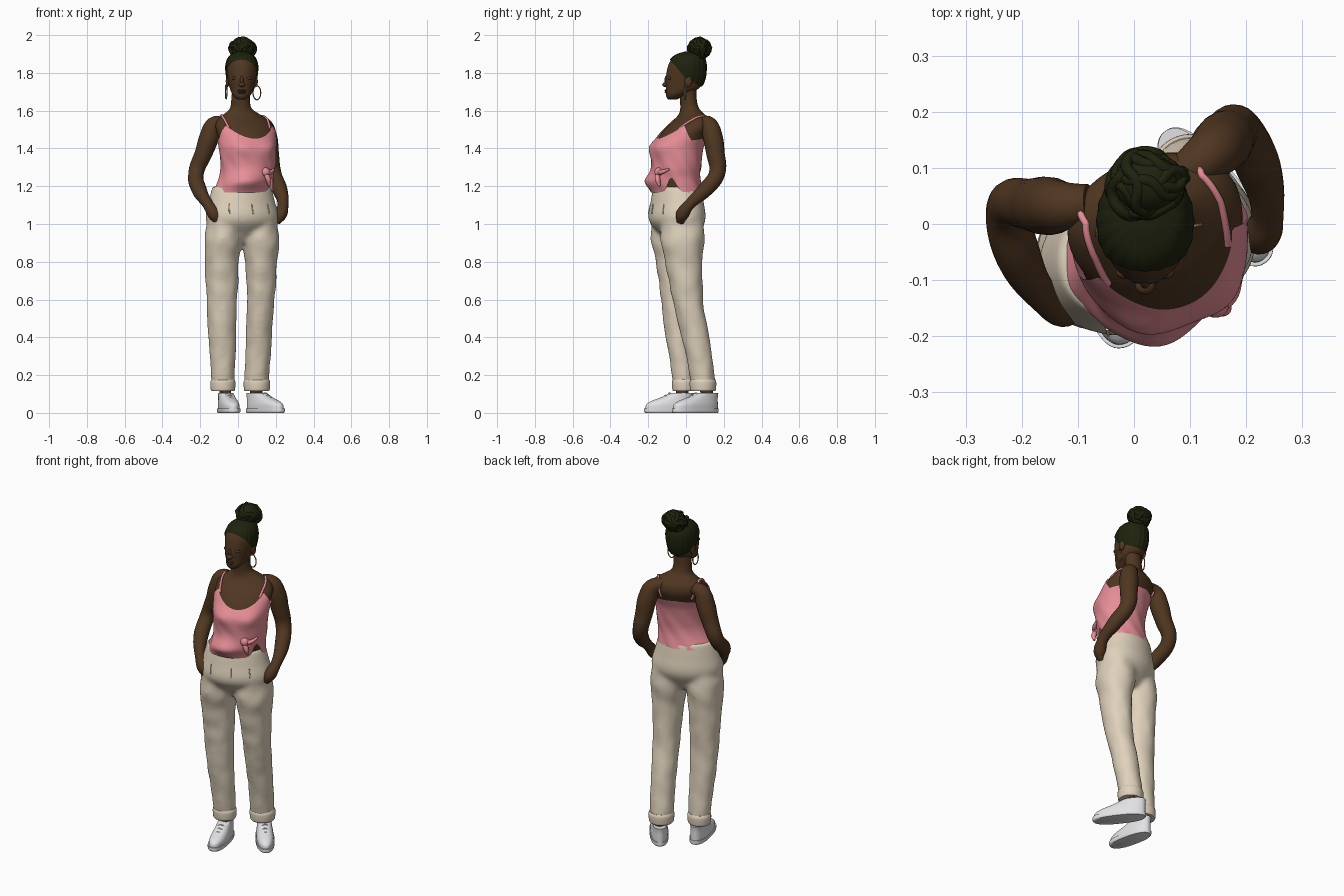
import bpy, bmesh, math, random
from math import sin, cos, pi, exp, radians
from mathutils import Vector, Matrix, noise
from mathutils.bvhtree import BVHTree

if "Cube" in bpy.data.objects:
    bpy.data.objects.remove(bpy.data.objects["Cube"])

random.seed(4)
TURN = 20   # body is turned towards +x

def material(name, rgb):
    m = bpy.data.materials.new(name)
    m.diffuse_color = (*rgb, 1)
    m.use_nodes = True
    m.node_tree.nodes["Principled BSDF"].inputs["Base Color"].default_value = m.diffuse_color
    return m

SKIN = material("brown skin", (0.080, 0.037, 0.015))
HAIR = material("dark hair", (0.013, 0.016, 0.004))
PINK = material("pink cloth", (0.80, 0.27, 0.31))
CREAM = material("cream cloth", (0.74, 0.64, 0.50))
WHITE = material("white shoe", (0.76, 0.76, 0.78))
BRONZE = material("bronze", (0.28, 0.18, 0.08))

def add(name, mesh, mat):
    mesh.materials.clear()
    mesh.materials.append(mat)
    ob = bpy.data.objects.new(name, mesh)
    bpy.context.collection.objects.link(ob)
    return ob

def from_bm(name, bm, mat):
    bmesh.ops.recalc_face_normals(bm, faces=bm.faces)
    me = bpy.data.meshes.new(name)
    bm.to_mesh(me)
    bm.free()
    return add(name, me, mat)

def bake(name, ob, mat):
    me = bpy.data.meshes.new_from_object(ob.evaluated_get(bpy.context.evaluated_depsgraph_get()))
    bpy.data.objects.remove(ob)
    return add(name, me, mat)

def profile(rows, z):
    """Smooth interpolation of (z, cx, cy, a, b) rows."""
    n = len(rows)
    z = min(max(z, rows[0][0]), rows[-1][0])
    i = max(k for k in range(n - 1) if rows[k][0] <= z)
    h = rows[i + 1][0] - rows[i][0]
    s = (z - rows[i][0]) / h
    def slope(k, c):
        p, q = rows[max(k - 1, 0)], rows[min(k + 1, n - 1)]
        return (q[c] - p[c]) / (q[0] - p[0])
    return [(2*s**3 - 3*s*s + 1) * rows[i][c] + (3*s*s - 2*s**3) * rows[i + 1][c]
            + h * ((s**3 - 2*s*s + s) * slope(i, c) + (s**3 - s*s) * slope(i + 1, c)) for c in range(1, 5)]

def loft(name, rows, mat, rot=0, steps=40, n=56, p=2, lo=None, hi=None, bump=None, caps=True, cuts=()):
    """Stack of (super)ellipse rings; lo and hi bend the lower and upper rims."""
    bm = bmesh.new()
    R = Matrix.Rotation(radians(rot), 3, 'Z')
    rings = [[] for _ in range(steps + 1)]
    for j, ring in enumerate(rings):
        for t in (2 * pi * k / n for k in range(n)):
            z0 = lo(t) if lo else rows[0][0]
            z1 = hi(t) if hi else rows[-1][0]
            z = z0 + (z1 - z0) * j / steps
            cx, cy, a, b = profile(rows, z)
            f = bump(t, z) if bump else 1
            c, s = cos(t), sin(t)
            v = R @ Vector((math.copysign(abs(c)**(2/p), c) * a * f, math.copysign(abs(s)**(2/p), s) * b * f, 0))
            ring.append(bm.verts.new((cx + v.x, cy + v.y, z)))
    for r, q in zip(rings, rings[1:]):
        for k in range(n):
            bm.faces.new((r[k], r[(k + 1) % n], q[(k + 1) % n], q[k]))
    if caps:
        bm.faces.new(rings[0][::-1])
        bm.faces.new(rings[-1])
    for co, no in cuts:
        bmesh.ops.bisect_plane(bm, geom=bm.verts[:] + bm.edges[:] + bm.faces[:], plane_co=co, plane_no=no,
                               clear_inner=True)
    return from_bm(name, bm, mat)

def blob(name, loc, size, mat):
    bm = bmesh.new()
    bmesh.ops.create_uvsphere(bm, u_segments=24, v_segments=14, radius=1)
    bm.transform(Matrix.Translation(loc) @ Matrix.Diagonal((*size, 1)))
    return from_bm(name, bm, mat)

def tube(name, pts, mat, cyclic=False, res=6, sides=5):
    """Smooth tube through (x, y, z, radius) points."""
    cu = bpy.data.curves.new(name, 'CURVE')
    cu.dimensions, cu.bevel_depth, cu.bevel_resolution = '3D', 1, sides
    cu.resolution_u, cu.use_fill_caps = res, True
    sp = cu.splines.new('BEZIER')
    sp.bezier_points.add(len(pts) - 1)
    sp.use_cyclic_u, sp.radius_interpolation = cyclic, 'CARDINAL'
    for bp, q in zip(sp.bezier_points, pts):
        bp.co, bp.radius = q[:3], q[3]
        bp.handle_left_type = bp.handle_right_type = 'AUTO'
    tmp = bpy.data.objects.new(name + "_path", cu)
    bpy.context.collection.objects.link(tmp)
    return bake(name, tmp, mat)

def on_surface(name, ob, pts, r, mat, n=8):
    """Thin tube lying on the surface of ob."""
    tree = BVHTree.FromPolygons([v.co for v in ob.data.vertices], [p.vertices[:] for p in ob.data.polygons])
    hits = [tree.find_nearest(Vector(p).lerp(Vector(q), i / n)) for p, q in zip(pts, pts[1:]) for i in range(n)]
    return tube(name, [(*(h[0] + h[1] * r * .4), r) for h in hits], mat, res=2, sides=2)

# torso and neck
torso = loft("torso", [
    (1.15, .03, -.045, .14, .10), (1.22, .04, -.048, .135, .105), (1.3, .05, -.05, .13, .11),
    (1.4, .05, -.043, .145, .122), (1.46, .045, -.018, .152, .120), (1.51, .035, .010, .158, .110),
    (1.55, .025, .028, .140, .086), (1.58, .02, .03, .10, .064), (1.61, .015, .02, .06, .049),
    (1.66, .014, .012, .05, .044), (1.74, .02, .01, .05, .045)], SKIN, TURN, 60)

# pink tied top with scooped neckline and side notch
def neckline(t):
    d = abs((math.degrees(t) + 90 + 180) % 360 - 180)
    if d < 50:
        return 1.455 + .07 * (d / 50)**2
    return 1.525 - .08 * (d - 50) / 40 if d < 90 else 1.445 + .025 * (d - 90) / 90

def near(t, deg, w):
    return exp(-(((math.degrees(t) - deg + 180) % 360 - 180) / w)**2)

def drape(t, z):
    bust = .11 * (near(t, -62, 22) + near(t, -118, 22)) * exp(-((z - 1.405) / .045)**2)
    hang = .33 * near(t, -106, 34) * exp(-((z - 1.225) / .045)**2)
    return 1 + bust + hang + .012 * sin(9 * t + 40 * z) * max(0, min(1, (1.42 - z) / .1))

loft("tied_top", [
    (1.16, .021, -.045, .166, .129), (1.24, .042, -.050, .147, .124), (1.3, .053, -.052, .147, .128),
    (1.4, .05, -.045, .154, .135), (1.46, .045, -.018, .161, .130), (1.51, .035, .010, .167, .119),
    (1.55, .025, .028, .149, .095)], PINK, TURN, 50, 96, lo=lambda t: 1.168 + .075 * near(t, -36, 13),
    hi=neckline, bump=drape, caps=False)
for side, pts in {"left": [(-.05, -.12, 1.515), (-.07, -.06, 1.55), (-.09, 0, 1.58), (-.11, .06, 1.54), (-.10, .08, 1.45)],
                  "right": [(.17, -.04, 1.505), (.15, .04, 1.55), (.125, .09, 1.58), (.09, .14, 1.53),
                            (.085, .14, 1.45)]}.items():
    on_surface(side + "_strap", torso, pts, .0065, PINK)
blob("knot", (.145, -.145, 1.275), (.024, .022, .024), PINK)
tube("knot_tail_low", [(.145, -.15, 1.27, .012), (.160, -.15, 1.235, .014), (.165, -.14, 1.20, .006)], PINK)
tube("knot_tail_side", [(.145, -.15, 1.275, .012), (.172, -.13, 1.275, .012), (.19, -.09, 1.29, .006)], PINK)

# arms, ending in the pockets
tube("left_arm", [(-.08, .035, 1.538, .036), (-.125, .032, 1.525, .044), (-.152, .032, 1.46, .052),
                  (-.180, .034, 1.38, .047), (-.222, .03, 1.27, .041), (-.205, -.06, 1.18, .040),
                  (-.16, -.13, 1.105, .029), (-.125, -.15, 1.05, .034), (-.105, -.15, 1.01, .02)], SKIN, sides=8)
tube("right_arm", [(.085, .085, 1.538, .036), (.133, .122, 1.523, .045), (.155, .142, 1.46, .052),
                   (.167, .155, 1.38, .049), (.186, .165, 1.27, .043), (.222, .10, 1.18, .040),
                   (.238, .02, 1.105, .029), (.225, -.02, 1.05, .034), (.205, -.03, 1.01, .02)], SKIN, sides=8)

# trousers: hips and two legs, fused and smoothed below
parts = [loft("trouser_hips", [(.90, .022, -.035, .08, .06), (.94, .022, -.037, .15, .09), (1.02, .023, -.047, .199, .142),
                               (1.12, .02, -.047, .18, .134), (1.20, .02, -.045, .159, .122)], CREAM, TURN)]
LEGS = {"left": [(.13, -.08, -.012, .058, .054), (.2, -.08, -.015, .063, .059), (.4, -.084, -.04, .075, .068),
                 (.6, -.086, -.055, .082, .078), (.8, -.086, -.062, .091, .098), (.92, -.08, -.068, .097, .117),
                 (1.04, -.062, -.07, .095, .112)],
        "right": [(.13, .10, .09, .062, .062), (.2, .10, .086, .066, .066), (.4, .11, .05, .070, .074),
                  (.6, .12, .01, .074, .082), (.8, .122, -.012, .086, .100), (.92, .116, -.016, .103, .117),
                  (1.04, .105, -.02, .100, .112)]}
FEET = {"left": ((-.08, .04), (-.018, -.22)), "right": ((.055, .165), (.235, -.068))}
for side, rows in LEGS.items():
    parts.append(loft(side + "_leg", rows, CREAM, 0, 60, 40, bump=lambda t, z:
                      1 + .07 * noise.noise(Vector((1.6 * cos(t), 1.6 * sin(t), 13 * z)))))
    _, x, y, a, b = rows[0]
    loft(side + "_cuff", [(.115, x, y, a + .002, b + .002), (.122, x, y, a + .006, b + .006),
                          (.165, x, y, a + .008, b + .008), (.178, x, y, a + .002, b + .002)], CREAM, 0, 10, 40)
    # shoe: rings shrink back from the toe as they rise
    heel, toe = (Vector((*q, 0)) for q in FEET[side])
    d = toe - heel
    yaw = math.degrees(math.atan2(d.y, d.x))
    def ring(z, t0, t1, w):
        c = heel + d * (t0 + t1) / 2
        return (z, c.x, c.y, d.length * (t1 - t0) / 2, w)
    loft(side + "_ankle", [ring(.05, .12, .34, .028), ring(.10, .11, .35, .03), (.2, x, y, .04, .04)], SKIN, yaw, 6, 24)
    loft(side + "_sole", [ring(0, .01, .98, .047), ring(.006, 0, 1, .051), ring(.024, 0, 1, .052)], WHITE, yaw, 6, 48, 2.4)
    loft(side + "_shoe", [ring(.02, .01, .98, .047), ring(.045, .01, .96, .047), ring(.062, .01, .86, .044),
                          ring(.082, .01, .66, .040), ring(.106, 0, .47, .037)], WHITE, yaw, 14, 48, 2.3)
    across = Vector((-d.y, d.x, 0)).normalized()
    for i in range(4):
        c = heel + d * (.49 + .085 * i)
        tube(f"{side}_lace_{i + 1}", [(*(c + across * k * .022)[:2], .105 - .012 * i - abs(k) * .01, .004)
                                      for k in (-1, 0, 1)], WHITE, res=4, sides=2)
bm = bmesh.new()
for ob in parts:
    bm.from_mesh(ob.data)
    bpy.data.objects.remove(ob)
raw = from_bm("raw_trousers", bm, CREAM)
fuse, soft = raw.modifiers.new("fuse", 'REMESH'), raw.modifiers.new("soften", 'SMOOTH')
fuse.mode, fuse.voxel_size, soft.factor, soft.iterations = 'VOXEL', .009, .5, 20
trousers = bake("trousers", raw, CREAM)
for i, (x, y) in enumerate([(-.05, -.20), (.08, -.19), (.17, -.13)]):
    on_surface(f"pleat_{i + 1}", trousers, [(x, y, 1.11), (x + .005, y, 1.045)], .003, CREAM)

# head and face
HEAD = [(1.66, .018, -.07, .02, .024), (1.67, .018, -.065, .036, .038), (1.69, .02, -.045, .052, .062),
        (1.72, .02, -.018, .064, .089), (1.76, .02, -.008, .073, .100), (1.80, .02, -.002, .079, .101),
        (1.84, .02, .003, .079, .097), (1.875, .02, .008, .068, .083), (1.895, .02, .012, .05, .06),
        (1.908, .02, .015, .02, .025)]
loft("head", HEAD, SKIN, 0, 40, 48)
blob("nose", (.02, -.109, 1.738), (.018, .017, .013), SKIN)
blob("nose_bridge", (.02, -.101, 1.757), (.010, .014, .030), SKIN)
blob("upper_lip", (.02, -.098, 1.707), (.023, .015, .0075), SKIN)
blob("lower_lip", (.02, -.098, 1.697), (.023, .015, .0075), SKIN)
for s, nm in ((-1, "left"), (1, "right")):
    blob(nm + "_eyelid", (.02 + s * .034, -.086, 1.772), (.018, .012, .010), SKIN)
    blob(nm + "_ear", (.02 + s * .075, .012, 1.755), (.010, .02, .03), SKIN)

# swept-back braided hair and bun
loft("hair_cap", [(z + .004, x, y + .003, a * 1.06 + .002, b * 1.04 + .002) for z, x, y, a, b in HEAD], HAIR, 0, 50,
     120, bump=lambda t, z: 1 + .012 * cos(20 * t), cuts=[((0, 0, 1.768), (0, 1.2, 1)), ((0, 0, 1.768), (0, .5, 1))])
bun = Vector((.025, .07, 1.932))
blob("bun_core", bun, (.06, .054, .056), HAIR)
for i in range(15):
    R = Matrix.Rotation(i * 2.4, 3, 'Z') @ Matrix.Rotation(random.uniform(.2, 1.5), 3, 'X')
    off = Vector((random.uniform(-.018, .018), random.uniform(-.010, .010), random.uniform(-.008, .004)))
    pts = [bun + off + R @ Vector((.053 * cos(k * pi / 4), .047 * sin(k * pi / 4), .008 * (-1)**k)) for k in range(8)]
    tube(f"bun_braid_{i + 1}", [(*q, .0105) for q in pts], HAIR, True, 5, 3)

# hoop earrings
for nm, c, dx, dy in (("right_hoop", (.10, -.005, 1.695), .02, .004), ("left_hoop", (-.063, 0, 1.70), .004, .02)):
    ts = [k * pi / 4 for k in range(8)]
    tube(nm, [(c[0] + dx * cos(t), c[1] + dy * cos(t), c[2] + .037 * sin(t), .0032) for t in ts], BRONZE, True, 5, 2)

# smooth shading that keeps hard edges
for ob in bpy.context.collection.objects:
    ob.select_set(True)
    bpy.context.view_layer.objects.active = ob
bpy.ops.object.shade_smooth_by_angle(angle=radians(50))
